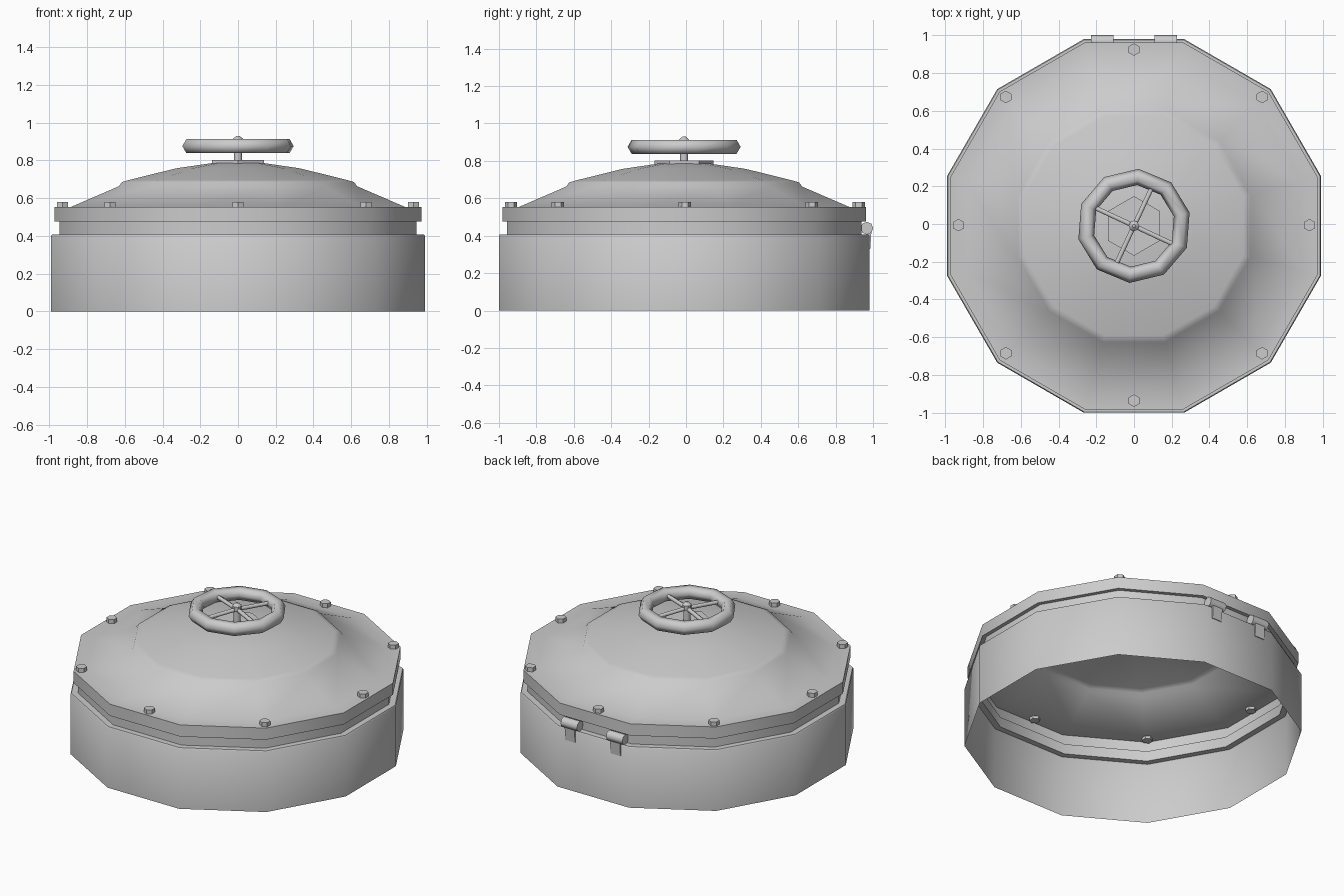
import bpy, bmesh, math
from mathutils import Matrix, Vector

if "Cube" in bpy.data.objects:
    bpy.data.objects.remove(bpy.data.objects["Cube"])

CY = -0.01            # centre of the round parts, the hinges stick out at the back


def finish(name, bm, smooth=40):
    bmesh.ops.recalc_face_normals(bm, faces=bm.faces)
    me = bpy.data.meshes.new(name)
    bm.to_mesh(me)
    bm.free()
    ob = bpy.data.objects.new(name, me)
    bpy.context.collection.objects.link(ob)
    if smooth:
        bpy.ops.object.select_all(action='DESELECT')
        ob.select_set(True)
        bpy.context.view_layer.objects.active = ob
        bpy.ops.object.shade_smooth_by_angle(angle=math.radians(smooth))
    return ob


def lathe(name, profile, sides=12, phase=15, cap=False, smooth=40):
    """Open sheet turned from (distance to flat, z) pairs."""
    bm = bmesh.new()
    rings = []
    for d, z in profile:
        r = d / math.cos(math.pi / sides)
        ring = []
        for i in range(sides):
            a = math.radians(phase) + 2 * math.pi * i / sides
            ring.append(bm.verts.new((r * math.cos(a), CY + r * math.sin(a), z)))
        rings.append(ring)
    for lo, hi in zip(rings, rings[1:]):
        for i in range(sides):
            j = (i + 1) % sides
            bm.faces.new((lo[i], lo[j], hi[j], hi[i]))
    if cap:
        bm.faces.new(rings[-1])
    return finish(name, bm, smooth)


def prism(name, p, q, r, sides, phase=0, smooth=0):
    """Closed prism between two points."""
    p, q = Vector(p), Vector(q)
    d = q - p
    rot = d.to_track_quat('Z', 'Y').to_matrix().to_4x4()
    m = Matrix.Translation((p + q) / 2) @ rot @ Matrix.Rotation(math.radians(phase), 4, 'Z')
    bm = bmesh.new()
    bmesh.ops.create_cone(bm, cap_ends=True, segments=sides, radius1=r, radius2=r,
                          depth=d.length, matrix=m)
    return finish(name, bm, smooth)


# Base wall with ledge and recessed neck, open below
lathe("base_wall", [(0.99, 0), (0.99, 0.40), (0.985, 0.407), (0.947, 0.407), (0.947, 0.475)])

# Lid: flange, sloping skirt, raised step and dome
lathe("lid", [(0.947, 0.475), (0.972, 0.475), (0.972, 0.553), (0.885, 0.553), (0.63, 0.663),
              (0.615, 0.685), (0.58, 0.695), (0.33, 0.757), (0.14, 0.785)], cap=True)

# Hexagonal hub plate
prism("hub_plate", (0, CY, 0.77), (0, CY, 0.802), 0.158, 6)
bpy.context.scene.objects["hub_plate"].data.transform(
    Matrix.Translation((0, CY, 0)) @ Matrix.Rotation(math.radians(0), 4, 'Z')
    @ Matrix.Translation((0, -CY, 0)))

# Stem and pointed hub nut
prism("stem", (0, CY, 0.79), (0, CY, 0.905), 0.022, 8, smooth=50)
lathe("hub_nut", [(0.026, 0.885), (0.026, 0.912), (0.008, 0.93)], sides=8, phase=0, cap=True)

# Hand wheel rim: ten segments with a six-sided section
bm = bmesh.new()
N, M = 10, 6
rim = []
for i in range(N):
    a = math.radians(13.5 + 36 * i)
    rim.append([])
    for k in range(M):
        b = 2 * math.pi * k / M
        r = 0.26 + 0.043 * math.cos(b)
        rim[i].append(bm.verts.new((r * math.cos(a), CY + r * math.sin(a),
                                    0.875 + 0.043 * math.sin(b))))
for i in range(N):
    for k in range(M):
        i2, k2 = (i + 1) % N, (k + 1) % M
        bm.faces.new((rim[i][k], rim[i2][k], rim[i2][k2], rim[i][k2]))
finish("wheel_rim", bm, smooth=65)

# Four spokes
for i in range(4):
    a = math.radians(-25 + 90 * i)
    prism(f"spoke_{i}", (0, CY, 0.887),
          (0.24 * math.cos(a), CY + 0.24 * math.sin(a), 0.875), 0.014, 6, smooth=65)

# Eight flange bolts, the diagonal ones nearer the corners
for i in range(8):
    a = math.radians(45 * i)
    r = 0.96 if i % 2 else 0.93
    x, y = r * math.cos(a), CY + 0.004 + r * math.sin(a)
    prism(f"bolt_{i}", (x, y, 0.535), (x, y, 0.58), 0.033, 6)

# Two hinges at the back: barrel and leaf
for n, s in (("left", -1), ("right", 1)):
    x = s * 0.168
    prism(f"hinge_barrel_{n}", (x - 0.06, 0.967, 0.44), (x + 0.06, 0.967, 0.44),
          0.034, 8, smooth=50)
    bm = bmesh.new()
    bmesh.ops.create_cube(bm, size=1)
    for v in bm.verts:
        top, back = v.co.z > 0, v.co.y > 0
        v.co = (x + math.copysign(0.036, v.co.x),
                (0.992 if top else 0.985) if back else 0.965,
                0.43 if top else 0.33)
    finish(f"hinge_leaf_{n}", bm, 0)
